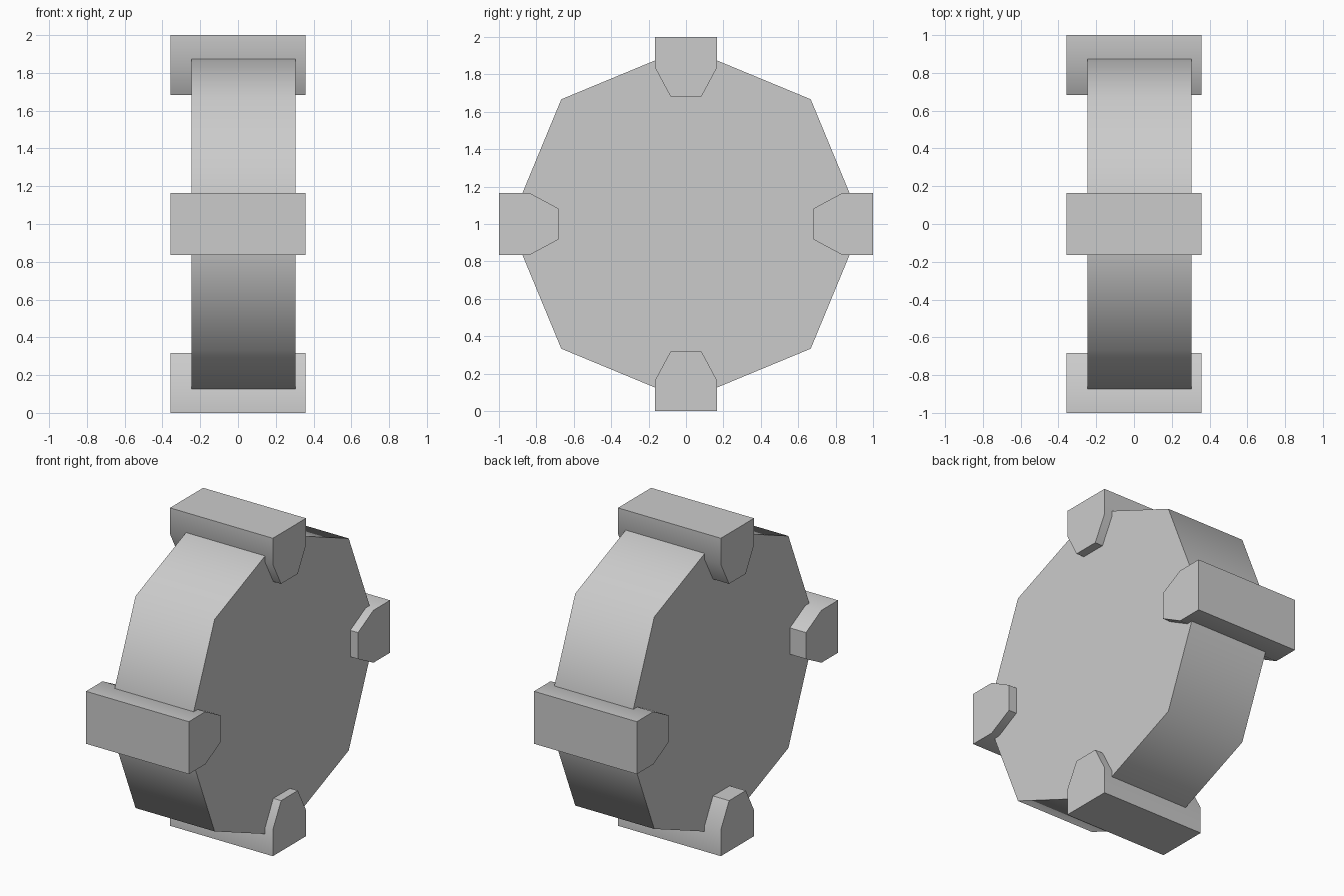
import bpy, math
from math import sin, cos, pi

if "Cube" in bpy.data.objects:
    bpy.data.objects.remove(bpy.data.objects["Cube"])

CENTRE_Z = 1.0


def prism(name, profile, x0, x1):
    """Extrude a (y, z) outline along x, with smooth shading over shallow edges."""
    n = len(profile)
    verts = [(x0, y, z) for y, z in profile] + [(x1, y, z) for y, z in profile]
    faces = [tuple(reversed(range(n))), tuple(range(n, 2 * n))]
    faces += [(i, (i + 1) % n, n + (i + 1) % n, n + i) for i in range(n)]
    mesh = bpy.data.meshes.new(name)
    mesh.from_pydata(verts, [], faces)
    obj = bpy.data.objects.new(name, mesh)
    bpy.context.collection.objects.link(obj)
    obj.location.z = CENTRE_Z
    bpy.ops.object.select_all(action='DESELECT')
    obj.select_set(True)
    bpy.context.view_layer.objects.active = obj
    bpy.ops.object.shade_smooth_by_angle(angle=math.radians(50))
    return obj


# Eight-sided wheel disc, slightly off-centre along the axle
R = 0.943
prism("wheel_disc", [(R * cos(i * pi / 4), R * sin(i * pi / 4)) for i in range(8)],
      -0.246, 0.304)

# Four tread blocks with tapered inner ends, spaced around the rim
block = [(-0.165, 1.0), (-0.165, 0.835), (-0.083, 0.682),
         (0.083, 0.682), (0.165, 0.835), (0.165, 1.0)]
for i, side in enumerate(("top", "front", "bottom", "back")):
    tread = prism("tread_block_" + side, block, -0.358, 0.358)
    tread.rotation_euler.x = i * pi / 2
